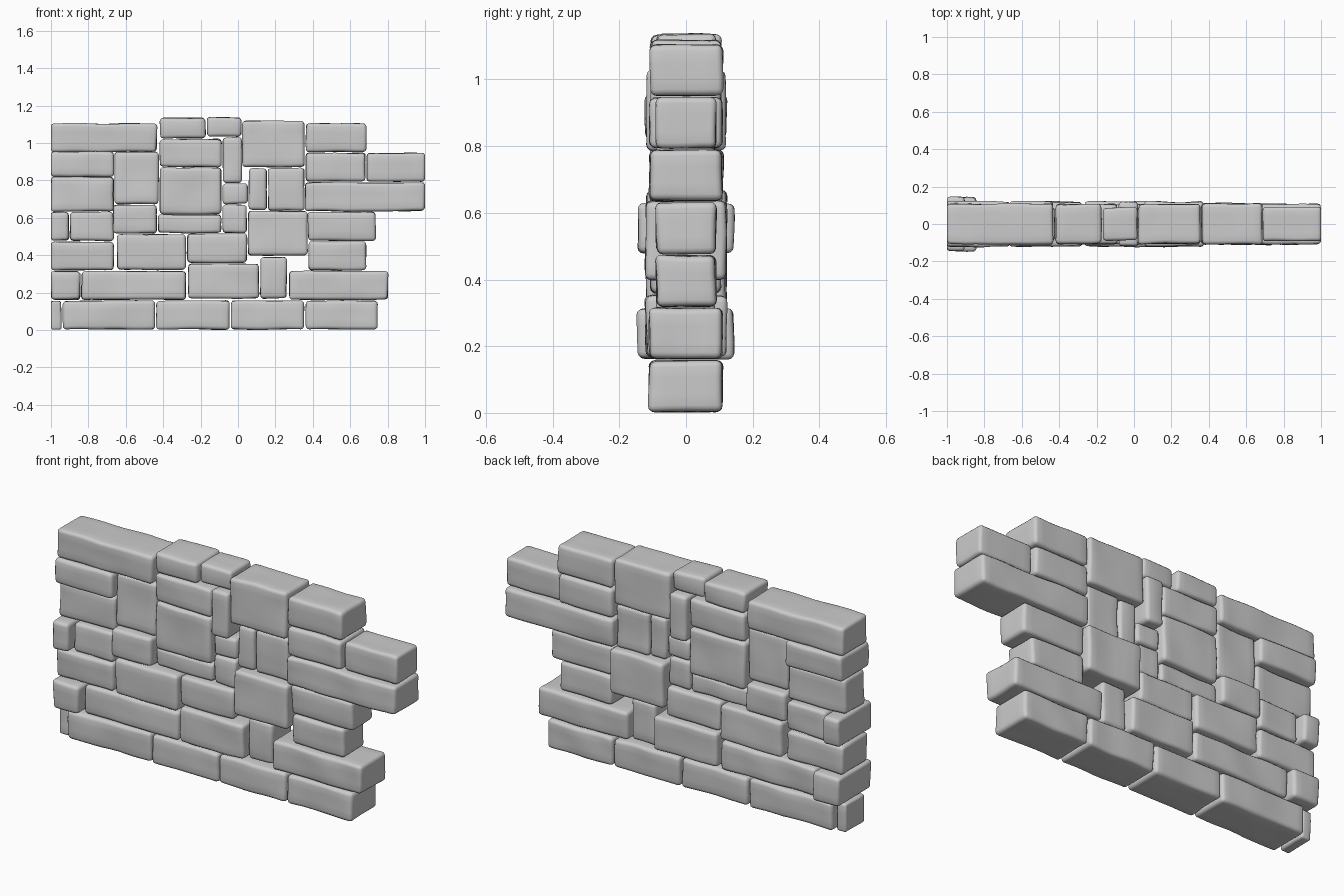
import bpy, bmesh
from mathutils import Vector, noise

if "Cube" in bpy.data.objects:
    bpy.data.objects.remove(bpy.data.objects["Cube"])

PITCH, GAP = .158, .004  # course height and half joint


def stone(name, x0, x1, z0, z1, d):
    seed = len(bpy.data.objects)
    lo = Vector((x0 if x0 == -1 else x0 + GAP, -d, z0 + GAP))
    hi = Vector((x1 if x1 == 1 else x1 - GAP, d, z1 - GAP / 2))
    bm = bmesh.new()
    bmesh.ops.create_cube(bm, size=1)
    for v in bm.verts:
        v.co = (lo + hi) / 2 + Vector([a * b for a, b in zip(v.co, hi - lo)])
    # slice into a grid so the faces can undulate
    for axis in range(3):
        n = max(2, round((hi[axis] - lo[axis]) / .05))
        normal = Vector([float(i == axis) for i in range(3)])
        for i in range(1, n):
            bmesh.ops.bisect_plane(bm, geom=bm.verts[:] + bm.edges[:] + bm.faces[:],
                                   plane_co=lo + (hi - lo) * (i / n), plane_no=normal)
    # worn, rounded edges
    rim = [e for e in bm.edges if e.calc_face_angle(0) > .8]
    bmesh.ops.bevel(bm, geom=rim, offset=min(.018, (x1 - x0) / 5), segments=3,
                    profile=.5, affect='EDGES', clamp_overlap=True)
    # uneven hewn surface
    for v in bm.verts:
        w = noise.noise_vector(v.co * 7 + Vector((seed * 3.7, seed * 1.3, 0)))
        v.co += Vector((w.x * .005, w.y * .008, w.z * .005))
        v.co.x = max(-1, min(1, v.co.x))
        v.co.z = max(0, v.co.z)
    bmesh.ops.recalc_face_normals(bm, faces=bm.faces[:])
    for f in bm.faces:
        f.smooth = True
    mesh = bpy.data.meshes.new(name)
    bm.to_mesh(mesh)
    bm.free()
    bpy.context.collection.objects.link(bpy.data.objects.new(name, mesh))


def course(row, *runs):
    """Evenly high stones between vertical joints; left end stones alternate in depth."""
    for run in runs:
        for x0, x1 in zip(run, run[1:]):
            if x0 == -1 and len(run) > 2:
                d = .143 if row % 2 else .08
            else:
                d = .09 if x1 > .6 and row < 6 and x0 > .36 else .108
            stone(f"course_{row + 1}_stone", x0, x1, row * PITCH, (row + 1) * PITCH, d)


def fill(name, depth, *blocks):
    """Irregular stones set at one depth."""
    for b in blocks:
        stone(name, *b, depth)


# regular courses from the ground up
course(0, (-1, -.94, -.44, -.04, .358, .75))
course(1, (-1, -.84, -.275), (.27, .805))
course(2, (-1, -.66), (.375, .69))
course(3, (-1, -.9, -.663), (.37, .74))
course(4, (.355, 1))
course(5, (.36, .685, 1))
course(6, (-1, -.43), (.36, .69))

# stones standing proud of the wall
fill("proud_stone", .12, (-.27, .115, .165, .355), (-.65, -.275, .32, .513), (.05, .375, .395, .637),
     (-.67, -.43, .513, .67), (-1, -.66, .815, .955), (-.085, .025, .785, 1.03))
# stones level with the wall face
fill("flush_stone", .105, (-.275, .05, .355, .517), (-.422, -.085, .615, .87), (-.422, -.085, .868, 1.022),
     (.02, .358, .868, 1.12), (-.422, -.17, 1.022, 1.135))
# stones set back from the face
fill("recessed_stone", .087, (.115, .265, .165, .39), (-.43, -.085, .515, .618), (-.085, .05, .515, .672),
     (-1, -.66, .63, .82), (-.665, -.42, .67, .955), (-.085, .055, .67, .785),
     (.055, .158, .637, .867), (.158, .358, .635, .87), (-.17, .022, 1.03, 1.137))
